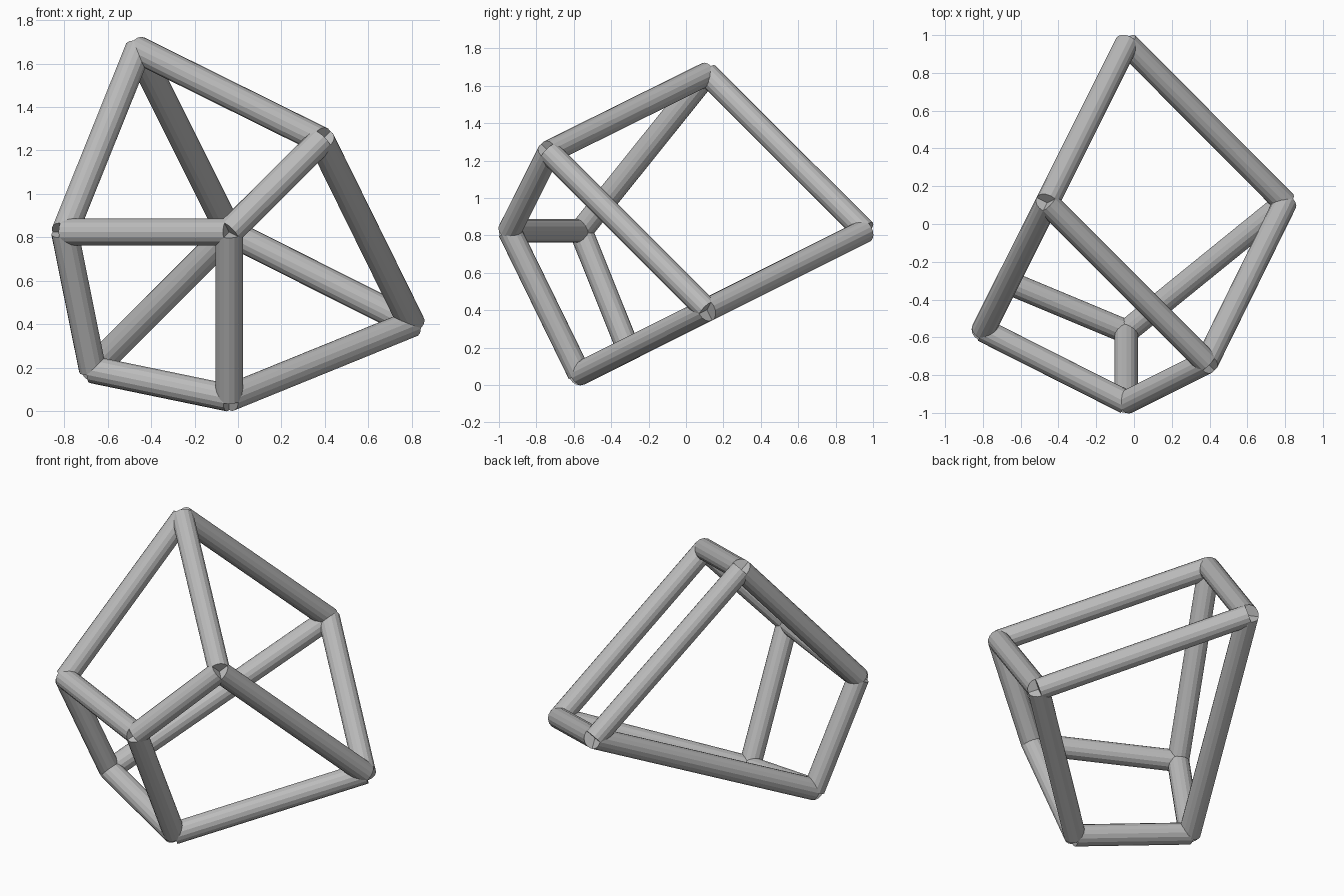
import bpy
from mathutils import Vector

cube = bpy.data.objects.get("Cube")
if cube:
    bpy.data.objects.remove(cube, do_unlink=True)

RADIUS = 0.063
SIDES = 16

# Single plain grey material
grey = bpy.data.materials.new("light grey")
grey.use_nodes = True
colour = (0.5, 0.5, 0.5, 1)
grey.diffuse_color = colour
grey.node_tree.nodes["Principled BSDF"].inputs["Base Color"].default_value = colour

# Corners of the skewed box frame
corners = {
    "top": Vector((-0.46, 0.112, 1.664)),
    "upper_front": Vector((0.384, -0.732, 1.246)),
    "left_side": Vector((-0.798, -0.562, 0.824)),
    "front": Vector((-0.041, -0.944, 0.824)),
    "right_side": Vector((0.80, 0.112, 0.402)),
    "base": Vector((-0.041, -0.57, 0.06)),
    "lower": Vector((-0.67, -0.308, 0.19)),
    "back": Vector((-0.039, 0.955, 0.823)),
}

# Every edge of the frame, joining two corners
edges = [
    ("top", "upper_front"), ("top", "left_side"), ("top", "back"),
    ("front", "upper_front"), ("front", "left_side"), ("front", "base"),
    ("right_side", "upper_front"), ("right_side", "base"), ("right_side", "back"),
    ("lower", "left_side"), ("lower", "base"), ("lower", "back"),
]


def strut(start, end):
    """Flat-ended round bar from one corner to another."""
    a, b = corners[start], corners[end]
    axis = b - a
    bpy.ops.mesh.primitive_cylinder_add(
        vertices=SIDES, radius=RADIUS, depth=axis.length, location=(a + b) / 2,
        rotation=axis.to_track_quat('Z', 'Y').to_euler())
    bar = bpy.context.object
    bar.name = f"strut_{start}_to_{end}"
    bar.data.materials.append(grey)


for start, end in edges:
    strut(start, end)
